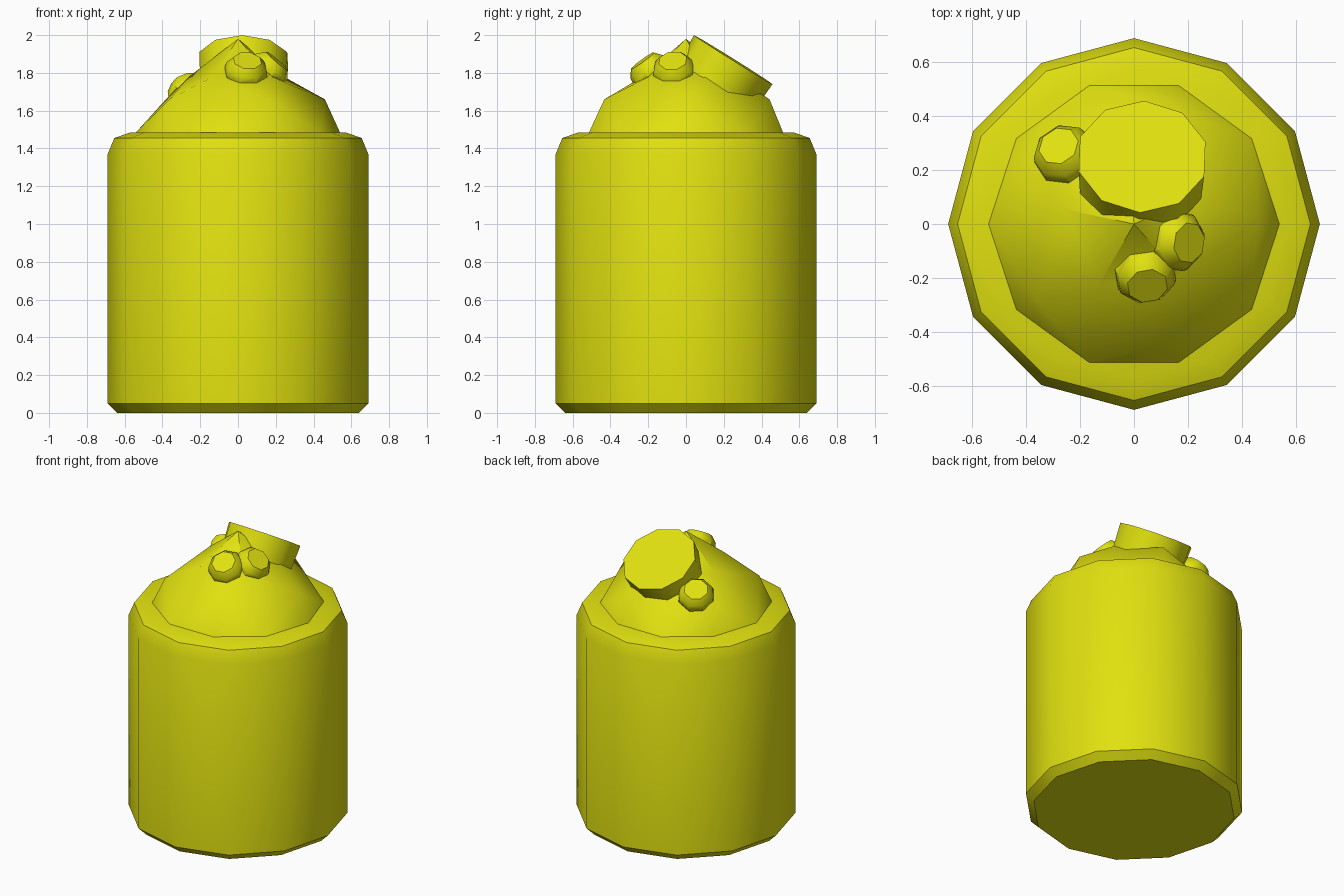
import bpy, bmesh, math
from mathutils import Vector

if "Cube" in bpy.data.objects:
    bpy.data.objects.remove(bpy.data.objects["Cube"])

yellow = bpy.data.materials.new("yellow")
yellow.diffuse_color = (0.75, 0.75, 0.005, 1)
yellow.use_nodes = True
yellow.node_tree.nodes["Principled BSDF"].inputs["Base Color"].default_value = yellow.diffuse_color


def finish(name, bm, angle):
    bmesh.ops.recalc_face_normals(bm, faces=bm.faces)
    me = bpy.data.meshes.new(name)
    bm.to_mesh(me)
    bm.free()
    me.materials.append(yellow)
    ob = bpy.data.objects.new(name, me)
    bpy.context.collection.objects.link(ob)
    bpy.ops.object.select_all(action='DESELECT')
    ob.select_set(True)
    bpy.context.view_layer.objects.active = ob
    bpy.ops.object.shade_smooth_by_angle(angle=math.radians(angle))
    return ob


def polar(r, deg, z):
    a = math.radians(deg)
    return Vector((r * math.cos(a), r * math.sin(a), z))


def lathe(name, profile, sides, angle, start=0.0):
    """Closed lathed solid from (radius, z) pairs."""
    bm = bmesh.new()
    rings = [[bm.verts.new(polar(r, start + 360 * i / sides, z)) for i in range(sides)]
             for r, z in profile]
    for a, b in zip(rings, rings[1:]):
        for i in range(sides):
            j = (i + 1) % sides
            bm.faces.new((a[i], a[j], b[j], b[i]))
    bm.faces.new(rings[0])
    bm.faces.new(rings[-1])
    return finish(name, bm, angle)


def aim(ob, loc, normal):
    ob.location = loc
    ob.rotation_mode = 'QUATERNION'
    ob.rotation_quaternion = Vector(normal).to_track_quat('Z', 'Y')


# Twelve-sided body with rounded rims
lathe("body", [(0.64, 0), (0.69, 0.05), (0.69, 1.37), (0.655, 1.455), (0.57, 1.485)], 12, 40)

# Swirled mound: five twisted ridges rising to a point
bm = bmesh.new()
base = [bm.verts.new(polar(0.54, 36 * i, 1.485)) for i in range(10)]
ridge = [bm.verts.new(polar(0.46, 2 + 72 * k, 1.66)) for k in range(5)]
inner = [bm.verts.new(polar(0.265, 24 + 72 * k, 1.78)) for k in range(5)]
tip = bm.verts.new((0, 0, 1.98))
for k in range(5):
    n = (k + 1) % 5
    b0, b1, bp = base[2 * k], base[2 * k + 1], base[2 * k - 1]
    for f in ((bp, b0, ridge[k]), (b0, b1, ridge[k]), (b1, ridge[n], ridge[k]),
              (ridge[k], ridge[n], inner[k]), (ridge[n], inner[n], inner[k]),
              (inner[k], inner[n], tip)):
        bm.faces.new(f)
bm.faces.new(base)
finish("swirl_mound", bm, 35)

# Large tilted disc at the back of the mound
disc = lathe("large_disc", [(0.235, -0.19), (0.245, 0)], 10, 40, 18)
aim(disc, (0.03, 0.25, 1.87), (0.02, 0.53, 0.85))

# Small rounded studs with flat tops
for name, loc, normal in (
        ("front_stud", (0.05, -0.23, 1.865), (0.1, -0.58, 0.8)),
        ("right_stud", (0.205, -0.07, 1.865), (0.65, -0.1, 0.75)),
        ("back_stud", (-0.28, 0.29, 1.76), (-0.3, 0.45, 0.84))):
    stud = lathe(name, [(0.1, -0.13), (0.118, -0.08), (0.11, -0.04), (0.077, 0)], 8, 38, 22.5)
    aim(stud, loc, normal)
